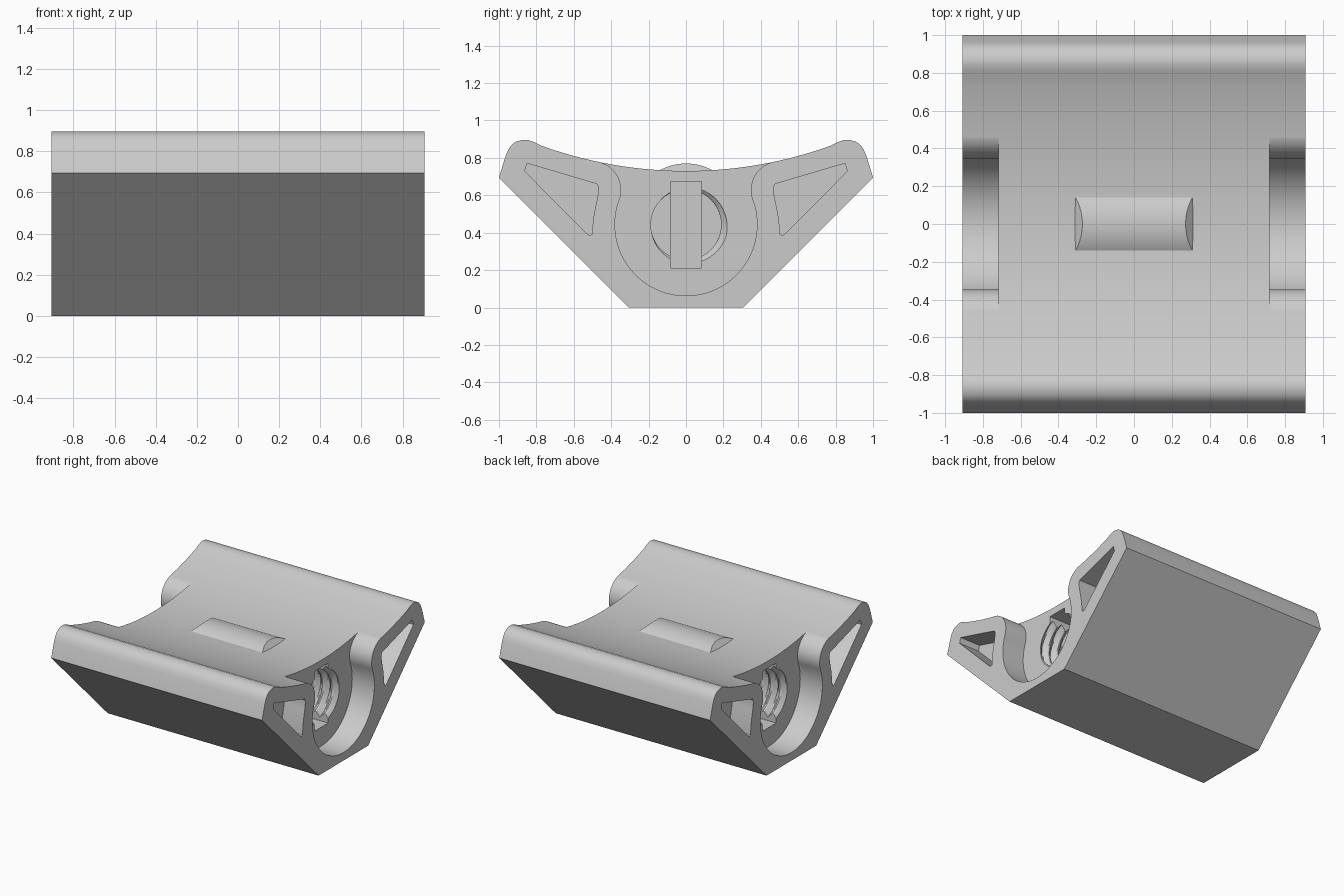
import bpy, bmesh
from math import sin, cos, pi, radians, sqrt, atan2

if "Cube" in bpy.data.objects:
    bpy.data.objects.remove(bpy.data.objects["Cube"], do_unlink=True)

grey = bpy.data.materials.new("plain grey")
grey.use_nodes = True
colour = (0.6, 0.6, 0.6, 1)
grey.diffuse_color = colour
grey.node_tree.nodes["Principled BSDF"].inputs["Base Color"].default_value = colour

HALF = 0.907        # half length along x
FLOOR = 0.717       # inner end of the round recesses
HOLE_Z = 0.443


def loft(name, rings):
    """Skin a list of equal rings of points and cap both ends."""
    bm = bmesh.new()
    vs = [[bm.verts.new(p) for p in ring] for ring in rings]
    n = len(vs[0])
    for a, b in zip(vs, vs[1:]):
        for i in range(n):
            j = (i + 1) % n
            bm.faces.new((a[i], a[j], b[j], b[i]))
    bm.faces.new(vs[0])
    bm.faces.new(vs[-1])
    bmesh.ops.recalc_face_normals(bm, faces=bm.faces)
    me = bpy.data.meshes.new(name)
    bm.to_mesh(me)
    bm.free()
    me.materials.append(grey)
    ob = bpy.data.objects.new(name, me)
    bpy.context.collection.objects.link(ob)
    return ob


def prism(name, profile, x0, x1):
    return loft(name, [[(x, y, z) for y, z in profile] for x in (x0, x1)])


def mirrored(half):
    """Close a half profile (y > 0) with its mirror image."""
    return half + [(-y, z) for y, z in reversed(half)]


def arc(cy, cz, r, a0, a1, n):
    return [(cy + r * cos(radians(a0 + (a1 - a0) * i / n)),
             cz + r * sin(radians(a0 + (a1 - a0) * i / n))) for i in range(n + 1)]


def saddle(y):
    return 0.73 + 2.28 - sqrt(2.28 ** 2 - y * y)


def smooth(ob):
    bpy.ops.object.select_all(action="DESELECT")
    ob.select_set(True)
    bpy.context.view_layer.objects.active = ob
    bpy.ops.object.shade_smooth_by_angle(angle=radians(25))


# Body: flat base, sloping sides, rounded horns, concave top
horn = [(0.305, 0), (1, 0.695), (0.965, 0.81), (0.95, 0.845), (0.93, 0.872),
        (0.905, 0.888), (0.875, 0.896), (0.845, 0.896), (0.812, 0.884)]
top = [(0.77 * (1 - i / 20), saddle(0.77 * (1 - i / 20))) for i in range(20)]
body = prism("saddle_body", mirrored(horn + top), -HALF, HALF)

# Round recess outline: bowl flowing into flared lips
R, LIP, LIP_Z = 0.38, 0.155, 0.628
lip_y = sqrt((R + LIP) ** 2 - (LIP_Z - HOLE_Z) ** 2)
meet = atan2(LIP_Z - HOLE_Z, lip_y) * 180 / pi
recess = arc(0, HOLE_Z, R, -89, meet, 36)
recess += arc(lip_y, LIP_Z, LIP, 180 + meet, 101, 16)[1:]
recess.append((recess[-1][0], 1.1))

# Triangular pocket outline
pocket = [(0.468, 0.645), (0.475, 0.66), (0.85, 0.771), (0.862, 0.729), (0.53, 0.394),
          (0.515, 0.386), (0.503, 0.392), (0.5, 0.43), (0.492, 0.5), (0.475, 0.58), (0.468, 0.62)]


def thread_cutter(end, x_in=0.25, pitch=0.08, seg=48):
    """Helical groove: radius is a triangle wave of angle and depth."""
    steps = int((FLOOR + 0.02 - x_in) / pitch * 8)
    rings = []
    for k in range(steps + 1):
        depth = -0.02 + (FLOOR + 0.02 - x_in) * k / steps
        ring = []
        for i in range(seg):
            a = 2 * pi * i / seg
            phase = (depth / pitch - a / (2 * pi) + 0.45) % 1
            r = 0.188 + 0.036 * max(0, 1 - abs(2 * phase - 1) * 1.2)
            ring.append((end * (FLOOR - depth), end * r * cos(a), HOLE_Z + r * sin(a)))
        rings.append(ring)
    return loft("thread_cutter", rings)


# Cut both ends alike
cutters = []
slot = [(0.083, 0.21), (0.083, 0.675), (-0.083, 0.675), (-0.083, 0.21)]
for end in (1, -1):
    cutters.append(prism("recess_cutter", mirrored(recess), end * FLOOR, end * 1.1))
    for side in (1, -1):
        cutters.append(prism("pocket_cutter", [(side * y, z) for y, z in pocket],
                             end * 0.73, end * 1.1))
    cutters.append(thread_cutter(end))
    cutters.append(prism("slot_cutter", slot, end * 0.24, end * (FLOOR + 0.03)))

bpy.context.view_layer.objects.active = body
for c in cutters:
    mod = body.modifiers.new("cut", "BOOLEAN")
    mod.operation, mod.solver, mod.object = "DIFFERENCE", "EXACT", c
    bpy.ops.object.modifier_apply(modifier=mod.name)
for c in cutters:
    bpy.data.objects.remove(c, do_unlink=True)
smooth(body)

# Low rounded key on top, with sloping ends
half_angle = 30
key = arc(0, 0.48, 0.29, 90 - half_angle, 90 + half_angle, 20)
key = [(0.145, 0.70)] + key + [(-0.145, 0.70)]
rib = loft("top_key", [[(end * (0.31 - (z - 0.733)), y, z) for y, z in key] for end in (-1, 1)])
smooth(rib)
